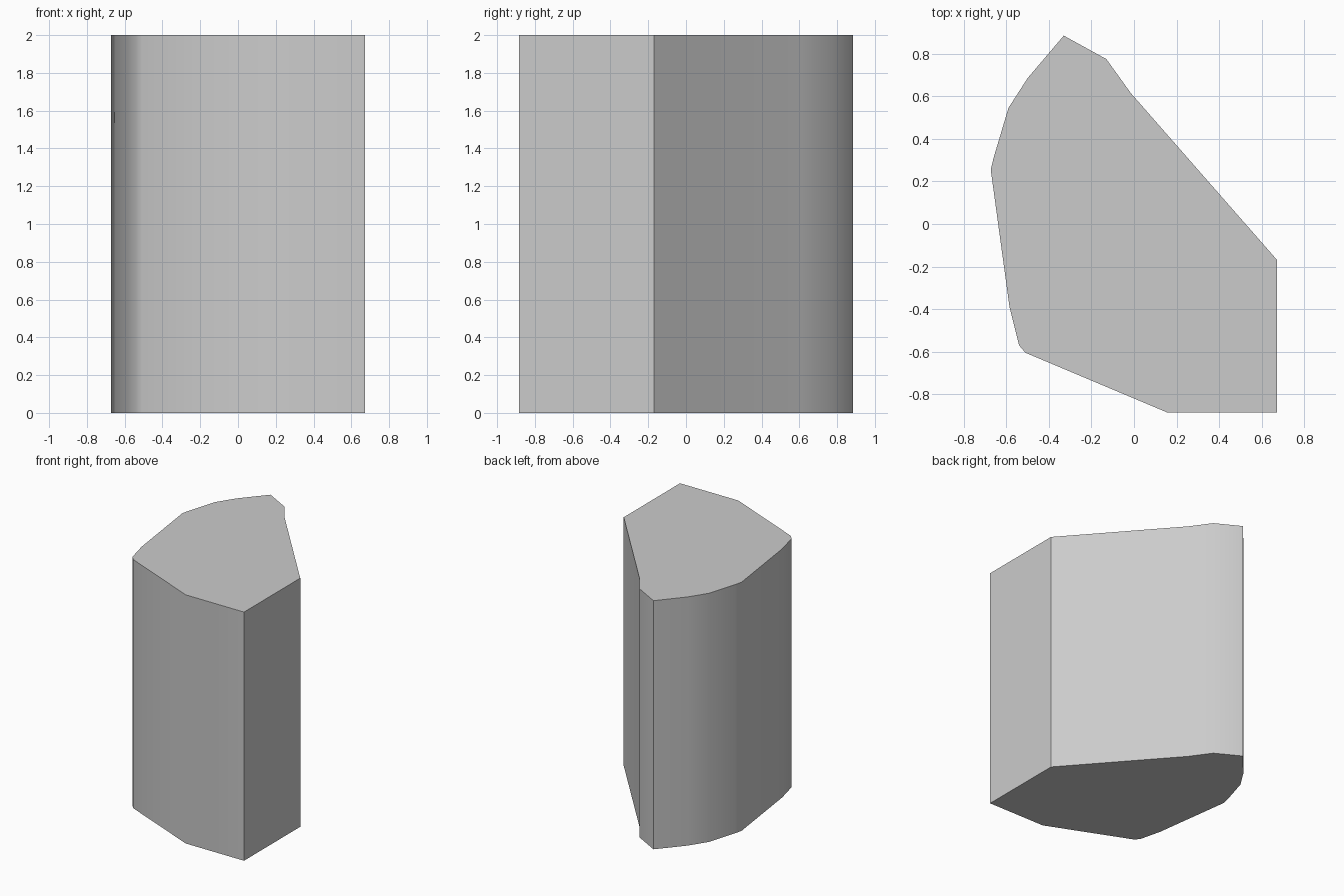
import bpy, bmesh, math

cube = bpy.data.objects.get("Cube")
if cube:
    bpy.data.objects.remove(cube, do_unlink=True)

# Plain grey surface
grey = bpy.data.materials.new("plain_grey")
grey.use_nodes = True
colour = (0.6, 0.6, 0.6, 1)
grey.diffuse_color = colour
grey.node_tree.nodes["Principled BSDF"].inputs["Base Color"].default_value = colour

# Plan outline, clockwise from the straight side wall
HEIGHT = 2
outline = [(0.673, -0.17), (0.673, -0.885), (0.155, -0.885), (-0.51, -0.605),
           (-0.54, -0.57), (-0.585, -0.39), (-0.673, 0.255), (-0.66, 0.31),
           (-0.59, 0.545), (-0.5, 0.685), (-0.33, 0.885), (-0.13, 0.775),
           (-0.015, 0.615)]

# Prism body: one floor face raised to full height
bm = bmesh.new()
base = bm.faces.new([bm.verts.new((x, y, 0)) for x, y in outline])
raised = bmesh.ops.extrude_face_region(bm, geom=[base], use_keep_orig=True)
top_verts = [g for g in raised["geom"] if isinstance(g, bmesh.types.BMVert)]
bmesh.ops.translate(bm, verts=top_verts, vec=(0, 0, HEIGHT))
bmesh.ops.recalc_face_normals(bm, faces=bm.faces)
mesh = bpy.data.meshes.new("prism_body")
bm.to_mesh(mesh)
bm.free()
mesh.materials.append(grey)
body = bpy.data.objects.new("prism_body", mesh)
bpy.context.collection.objects.link(body)

# Blend the gentle bends, keep corners and rims crisp
bpy.ops.object.select_all(action="DESELECT")
body.select_set(True)
bpy.context.view_layer.objects.active = body
bpy.ops.object.shade_smooth_by_angle(angle=math.radians(30))
